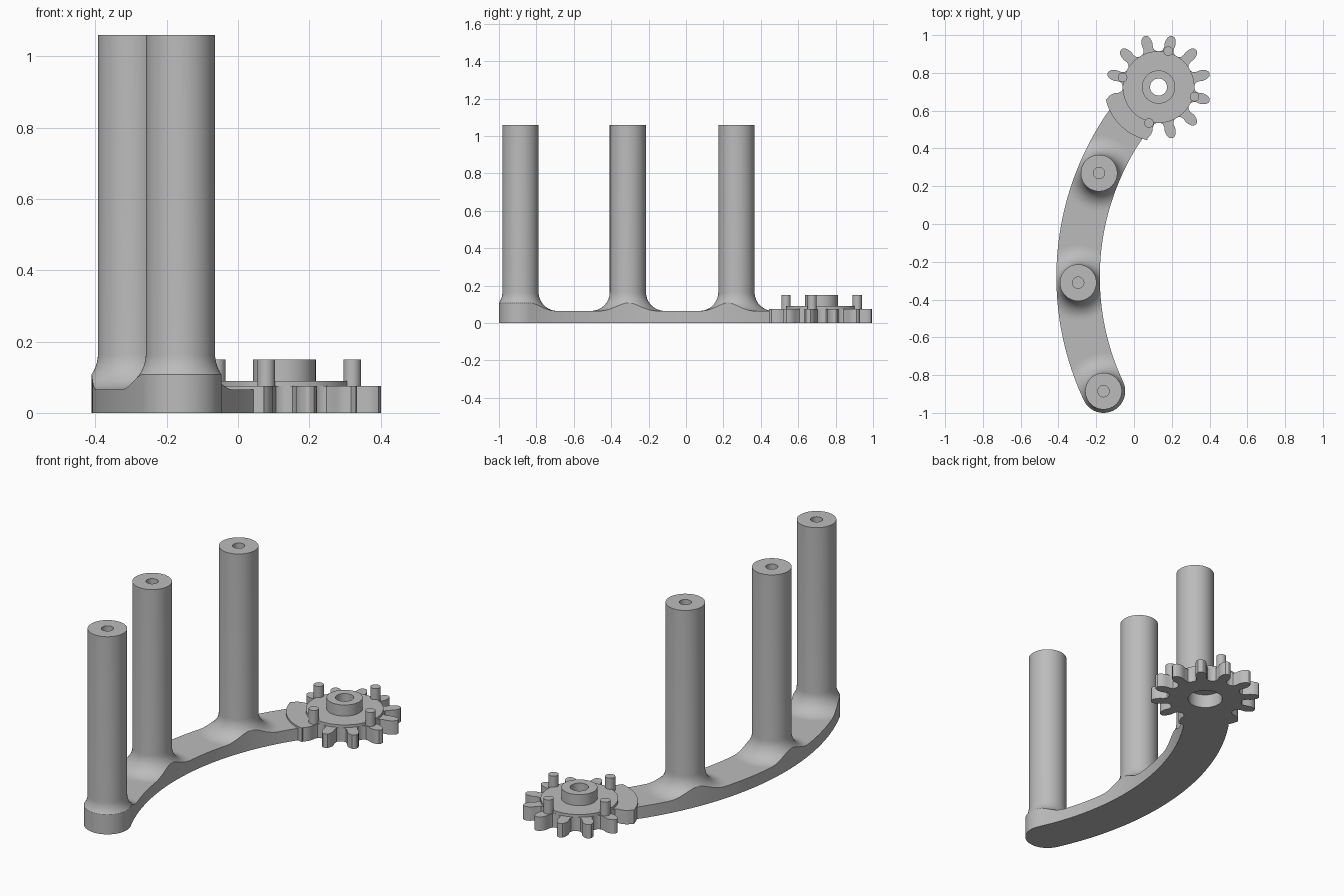
import bpy, bmesh
from math import sin, cos, pi, radians, atan2
from mathutils import Vector

default = bpy.data.objects.get("Cube")
if default:
    bpy.data.objects.remove(default, do_unlink=True)

grey = bpy.data.materials.new("plain grey")
grey.use_nodes = True
tone = (0.5, 0.5, 0.5, 1)
grey.diffuse_color = tone
grey.node_tree.nodes["Principled BSDF"].inputs["Base Color"].default_value = tone

ARC_CENTRE = Vector((1.125, -0.281))
ARC_R = 1.421
HALF_WIDTH = 0.115
ARM_TOP = 0.065
POST_R, POST_TOP, FILLET = 0.097, 1.06, 0.1
GEAR = Vector((0.13, 0.725))
GEAR_TOP = 0.075


def polar(centre, r, degrees):
    a = radians(degrees)
    return Vector((centre[0] + r * cos(a), centre[1] + r * sin(a)))


def arc(centre, r, start, end, steps):
    return [polar(centre, r, start + (end - start) * i / steps) for i in range(steps + 1)]


def finish(name, bm, location=(0, 0, 0)):
    bmesh.ops.recalc_face_normals(bm, faces=bm.faces)
    mesh = bpy.data.meshes.new(name)
    bm.to_mesh(mesh)
    bm.free()
    mesh.materials.append(grey)
    obj = bpy.data.objects.new(name, mesh)
    obj.location = location
    bpy.context.collection.objects.link(obj)
    return obj


def activate(obj):
    bpy.ops.object.select_all(action='DESELECT')
    obj.select_set(True)
    bpy.context.view_layer.objects.active = obj


def smooth(obj):
    activate(obj)
    bpy.ops.object.shade_smooth_by_angle(angle=radians(30))


def prism(name, loops, z0, z1):
    """Extrude an outline, with any further loops as holes."""
    bm = bmesh.new()
    edges = []
    for loop in loops:
        verts = [bm.verts.new((p[0], p[1], z0)) for p in loop]
        edges += [bm.edges.new((verts[i - 1], verts[i])) for i in range(len(verts))]
    if len(loops) == 1:
        bm.faces.new(verts)
    else:
        bmesh.ops.triangle_fill(bm, edges=edges, use_beauty=True)
    out = bmesh.ops.extrude_face_region(bm, geom=bm.faces[:])
    top = [g for g in out["geom"] if isinstance(g, bmesh.types.BMVert)]
    bmesh.ops.translate(bm, verts=top, vec=(0, 0, z1 - z0))
    return finish(name, bm)


def lathe(name, profile, centre, closed=False, steps=64):
    """Turn an (r, z) profile about the vertical axis."""
    bm = bmesh.new()
    verts = [bm.verts.new((r, 0, z)) for r, z in profile]
    edges = [bm.edges.new(pair) for pair in zip(verts, verts[1:])]
    if closed:
        edges.append(bm.edges.new((verts[-1], verts[0])))
    bmesh.ops.spin(bm, geom=verts + edges, cent=(0, 0, 0), axis=(0, 0, 1),
                   angle=2 * pi, steps=steps)
    bmesh.ops.remove_doubles(bm, verts=bm.verts, dist=1e-5)
    return finish(name, bm, (centre[0], centre[1], 0))


# Curved arm: two concentric edges with a rounded free end
END, ROOT = 205.15, 144.6
end_centre = polar(ARC_CENTRE, ARC_R, END)
outline = arc(ARC_CENTRE, ARC_R + HALF_WIDTH, ROOT, END, 48)
outline += arc(end_centre, HALF_WIDTH, END, END + 180, 32)[1:-1]
outline += arc(ARC_CENTRE, ARC_R - HALF_WIDTH, END, ROOT, 48)
smooth(prism("curved_arm", [outline], 0, ARM_TOP))

# Posts: flared foot trimmed to the arm's outline, blind hole in the top
trimmer = prism("post_trimmer", [outline], -0.1, 1.3)
trimmer.hide_render = True
foot = arc((POST_R + FILLET, ARM_TOP + FILLET), FILLET, 270, 180, 14)
post_profile = [(0, ARM_TOP - 0.003), (POST_R + FILLET, ARM_TOP - 0.003)]
post_profile += [tuple(p) for p in foot]
post_profile += [(POST_R, POST_TOP), (0.03, POST_TOP), (0.03, 0.8), (0, 0.8)]
for name, angle in (("rear_post", 157.2), ("middle_post", 181.2), ("front_post", END)):
    post = lathe(name, post_profile, polar(ARC_CENTRE, ARC_R, angle))
    trim = post.modifiers.new("trim", 'BOOLEAN')
    trim.operation = 'INTERSECT'
    trim.solver = 'EXACT'
    trim.object = trimmer
    activate(post)
    bpy.ops.object.modifier_apply(modifier="trim")
    smooth(post)
bpy.data.objects.remove(trimmer, do_unlink=True)

# Gear plate: twelve teeth, three of them merged into the arm's collar
tooth = [(0.19, 0.040), (0.198, 0.029), (0.215, 0.026), (0.235, 0.029),
         (0.252, 0.027), (0.267, 0.021), (0.277, 0.012)]


def flank(angle, side):
    points = [GEAR + Vector((r * cos(a), r * sin(a)))
              for r, w in tooth for a in [radians(angle) + side * atan2(w, r)]]
    return points if side < 0 else points[::-1]


rim = []
for k in range(12):
    angle = 15 + 30 * k
    if angle == 225:
        rim += arc(GEAR, 0.287, 193.5, 258.5, 24)
        continue
    if angle != 255:
        rim += flank(angle, -1)
    if angle not in (195, 255):
        rim.append(polar(GEAR, 0.28, angle))
    if angle != 195:
        rim += flank(angle, 1)
bore = arc(GEAR, 0.088, 0, 360, 48)[:-1]
smooth(prism("gear_plate", [rim, bore], 0, GEAR_TOP))

# Raised disc and bored hub
hub_profile = [(0.045, GEAR_TOP), (0.19, GEAR_TOP), (0.19, 0.09), (0.088, 0.09),
               (0.088, 0.15), (0.045, 0.15)]
smooth(lathe("gear_hub", hub_profile, GEAR, closed=True))

# Four small pins
for i in range(4):
    pin = [(0, 0.07), (0.025, 0.07), (0.025, 0.15), (0, 0.15)]
    smooth(lathe(f"gear_pin_{i + 1}", pin, polar(GEAR, 0.197, 75 + 90 * i), steps=24))
